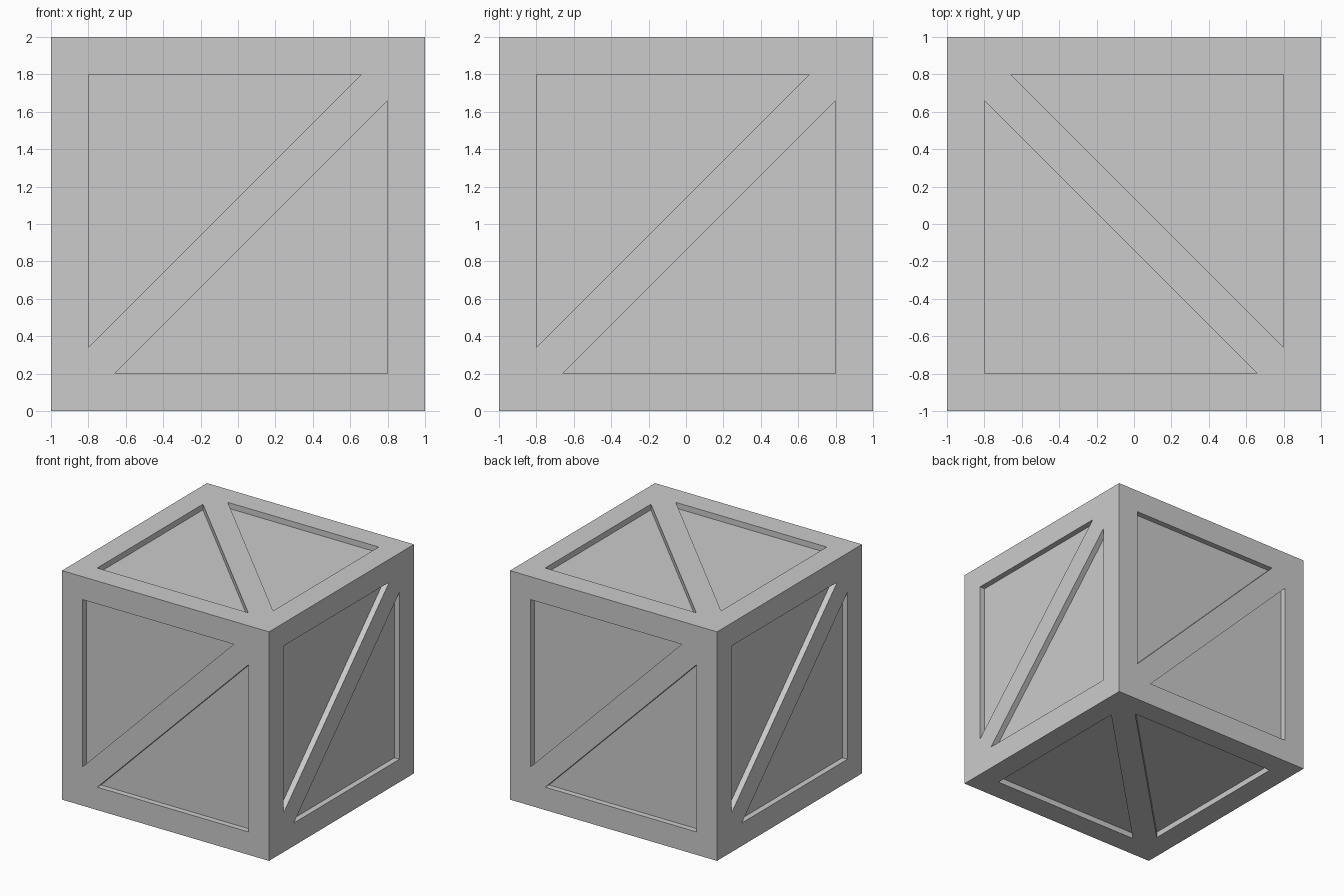
import bpy, bmesh
from mathutils import Matrix, Vector

if "Cube" in bpy.data.objects:
    bpy.data.objects.remove(bpy.data.objects["Cube"])

HALF = 1.0                       # half the crate size
INNER = 0.8                      # inner edge of the border boards
DEPTH = 0.05                     # recess of the panels
TIP = INNER - 0.1 * 2 ** 0.5     # where the 0.2 wide brace meets the border

bm = bmesh.new()


def add_side(u, v):
    """One crate side; the brace runs from (-u, -v) to (+u, +v)."""
    u, v = Vector(u), Vector(v)
    n = u.cross(v)

    def pt(p, depth=0.0):
        return bm.verts.new(u * p[0] + v * p[1] + n * (HALF - depth) + Vector((0, 0, HALF)))

    outer, rims = [], []
    for s in (1, -1):            # upper-left half, then the same turned by 180 degrees
        outer.append([pt((s * x, s * y)) for x, y in ((-HALF, -HALF), (-HALF, HALF))])
        tri = [(-INNER * s, -TIP * s), (TIP * s, INNER * s), (-INNER * s, INNER * s)]
        rim = [pt(p) for p in tri]
        floor = [pt(p, DEPTH) for p in tri]
        bm.faces.new((floor[0], floor[1], floor[2]))          # recessed panel
        for i in range(3):                                    # panel edge walls
            j = (i + 1) % 3
            bm.faces.new((rim[i], rim[j], floor[j], floor[i]))
        rims.append(rim)
    for k in (0, 1):             # border boards
        start, corner = outer[k]
        end = outer[1 - k][0]
        c, b, a = rims[k]
        bm.faces.new((start, c, a, corner))
        bm.faces.new((corner, a, b, end))
    # diagonal brace
    bm.faces.new((outer[0][0], rims[1][1], rims[1][0],
                  outer[1][0], rims[0][1], rims[0][0]))


# four upright sides, then top and bottom
for k in range(4):
    turn = Matrix.Rotation(k * 1.5707963268, 3, 'Z')
    add_side(turn @ Vector((1, 0, 0)), (0, 0, 1))
add_side((0, 1, 0), (-1, 0, 0))
add_side((0, 1, 0), (1, 0, 0))

bmesh.ops.remove_doubles(bm, verts=bm.verts, dist=0.0001)
bmesh.ops.recalc_face_normals(bm, faces=bm.faces)
mesh = bpy.data.meshes.new("crate")
bm.to_mesh(mesh)
bm.free()
bpy.context.collection.objects.link(bpy.data.objects.new("crate", mesh))
